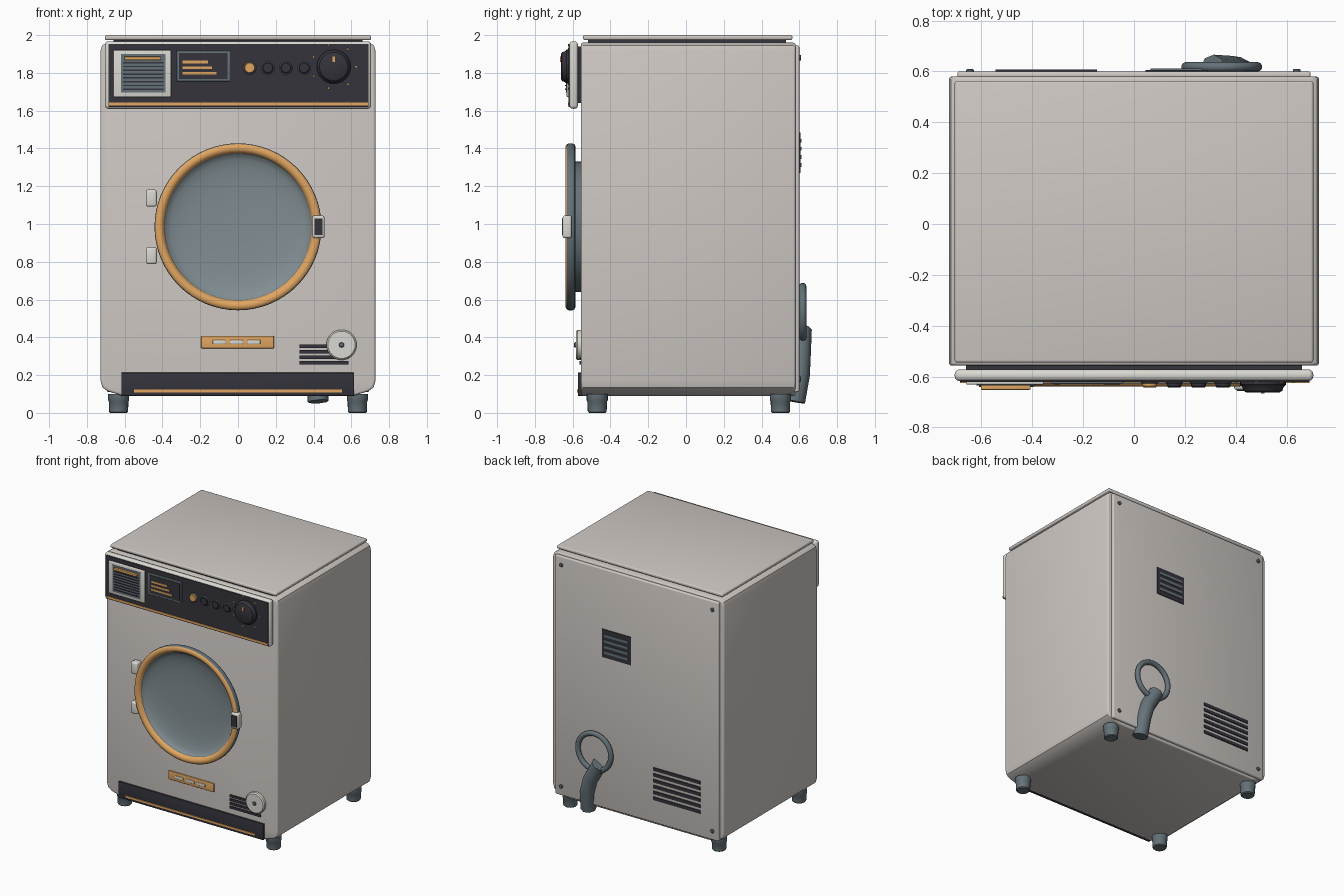
import bpy, bmesh, math
from mathutils import Vector, Matrix

if "Cube" in bpy.data.objects:
    bpy.data.objects.remove(bpy.data.objects["Cube"], do_unlink=True)


def material(name, r, g, b):
    m = bpy.data.materials.new(name)
    m.use_nodes = True
    m.diffuse_color = (r, g, b, 1)
    m.node_tree.nodes["Principled BSDF"].inputs["Base Color"].default_value = (r, g, b, 1)
    return m


SHELL = material("warm grey enamel", .62, .58, .55)
TRIM = material("pale trim", .70, .69, .64)
DARK = material("charcoal", .035, .033, .045)
ORANGE = material("amber", .75, .38, .12)
STEEL = material("blue grey rubber", .13, .17, .19)
GLASS = material("smoked glass", .22, .27, .29)


def finish(name, bm, mats, smooth=True):
    bmesh.ops.recalc_face_normals(bm, faces=bm.faces)
    me = bpy.data.meshes.new(name)
    bm.to_mesh(me)
    bm.free()
    ob = bpy.data.objects.new(name, me)
    bpy.context.collection.objects.link(ob)
    for m in mats if isinstance(mats, list) else [mats]:
        me.materials.append(m)
    if smooth:
        bpy.ops.object.select_all(action='DESELECT')
        ob.select_set(True)
        bpy.context.view_layer.objects.active = ob
        bpy.ops.object.shade_smooth_by_angle(angle=math.radians(35))
    return ob


def box(name, x, y, z, mat, bevel=0, segments=3):
    """Box from (min, max) ranges with optional rounded edges."""
    bm = bmesh.new()
    lo, hi = Vector((x[0], y[0], z[0])), Vector((x[1], y[1], z[1]))
    size = hi - lo
    bmesh.ops.create_cube(bm, size=1, matrix=Matrix.Translation((lo + hi) / 2) @ Matrix.Diagonal((*size, 1)))
    if bevel:
        bmesh.ops.bevel(bm, geom=bm.edges[:], offset=bevel, segments=segments, profile=.5, affect='EDGES')
    return finish(name, bm, mat, bevel > 0)


def lathe(name, profile, centre, axis, mats, rule=None, steps=32):
    """Spin (radius, height) points about an axis; rule picks a material per profile segment."""
    bm = bmesh.new()
    rings = []
    for r, h in profile:
        if r == 0:
            rings.append([bm.verts.new((0, 0, h))] * steps)
        else:
            rings.append([bm.verts.new((r * math.cos(math.tau * i / steps), r * math.sin(math.tau * i / steps), h))
                          for i in range(steps)])
    for k, (a, b) in enumerate(zip(rings, rings[1:])):
        for i in range(steps):
            j = (i + 1) % steps
            corners = list(dict.fromkeys((a[i], a[j], b[j], b[i])))
            f = bm.faces.new(corners)
            f.material_index = rule(k) if rule else 0
    turn = Vector((0, 0, 1)).rotation_difference(Vector(axis)).to_matrix().to_4x4()
    bm.transform(Matrix.Translation(centre) @ turn)
    return finish(name, bm, mats)


def disc(name, x, z, y, r, depth, mat, soft=.004, facing=-1, steps=24):
    """Soft-edged round plate standing out from the plane at y."""
    return lathe(name, [(0, 0), (r, 0), (r, depth - soft), (r - soft, depth), (0, depth)],
                 (x, y, z), (0, facing, 0), mat, steps=steps)


# Cabinet: front outline with sloped lower corners, extruded front to back
half = [(.61, .09), (.69, .115), (.718, .135), (.728, .17), (.728, 1.915), (.72, 1.945), (.695, 1.96)]
outline = half + [(-x, z) for x, z in reversed(half)]
bm = bmesh.new()
front = bm.faces.new([bm.verts.new((x, -.557, z)) for x, z in outline])
grown = bmesh.ops.extrude_face_region(bm, geom=[front])["geom"]
bmesh.ops.translate(bm, vec=(0, 1.137, 0), verts=[v for v in grown if isinstance(v, bmesh.types.BMVert)])
rims = [e for e in bm.edges if abs(e.verts[0].co.y - e.verts[1].co.y) < .01]
bmesh.ops.bevel(bm, geom=rims, offset=.012, segments=3, profile=.5, affect='EDGES')
finish("cabinet", bm, SHELL)

box("lid_gasket", (-.66, .66), (-.52, .53), (1.955, 1.978), DARK)
box("lid", (-.705, .705), (-.545, .563), (1.974, 2), SHELL, .009)
box("back_panel", (-.695, .695), (.57, .6), (.11, 1.945), SHELL, .01)

# Feet
for side, sx in (("right", -1), ("left", 1)):
    for end, y in (("front", -.47), ("back", .5)):
        lathe(f"{end}_{side}_foot", [(0, 0), (.044, 0), (.05, .006), (.052, .06), (.056, .066), (.056, .1), (0, .1)],
              (sx * .632, y, 0), (0, 0, 1), STEEL, steps=20)

# Control panel
box("control_panel", (-.705, .705), (-.617, -.572), (1.61, 1.967), TRIM, .018)
box("control_panel_mount", (-.66, .66), (-.58, -.55), (1.64, 1.94), DARK)
box("control_face", (-.685, .69), (-.622, -.61), (1.62, 1.952), DARK)
box("control_stripe", (-.685, .69), (-.626, -.615), (1.627, 1.642), ORANGE)

# Detergent drawer
box("drawer_frame", (-.66, -.355), (-.632, -.61), (1.672, 1.92), TRIM, .006)
box("drawer_recess", (-.62, -.385), (-.635, -.62), (1.695, 1.9), STEEL)
for i in range(8):
    z = 1.71 + i * .02
    box(f"drawer_slat_{i + 1}", (-.61, -.395), (-.64, -.63), (z, z + .007), DARK)
box("drawer_handle", (-.602, -.407), (-.652, -.63), (1.868, 1.886), ORANGE, .004)

# Display with three readout bars
box("display_frame", (-.325, -.042), (-.628, -.615), (1.755, 1.918), STEEL, .003)
box("display_screen", (-.312, -.055), (-.631, -.62), (1.768, 1.905), DARK)
for i, right in enumerate((-.16, -.137, -.115)):
    z = 1.858 - i * .03
    box(f"readout_bar_{i + 1}", (-.295, right), (-.635, -.628), (z - .007, z + .007), ORANGE)

# Push buttons
for i in range(4):
    x = .062 + i * .096
    disc(f"button_ring_{i + 1}", x, 1.827, -.62, .035, .007, STEEL)
    disc(f"button_{i + 1}", x, 1.827, -.62, .029, .022, DARK if i else ORANGE)

# Programme dial and its marks
lathe("dial", [(0, 0), (.09, 0), (.09, .012), (.082, .02), (.076, .036), (.066, .042), (0, .042)],
      (.507, -.62, 1.833), (0, -1, 0), DARK, steps=32)
box("dial_pointer", (.5, .514), (-.667, -.655), (1.857, 1.888), ORANGE)
for i in range(7):
    a = math.tau * i / 7
    disc(f"dial_mark_{i + 1}", .507 + .118 * math.cos(a), 1.833 + .118 * math.sin(a), -.62, .006, .006, ORANGE,
         soft=.001, steps=10)

# Porthole door: blue grey rim, amber front band, concave glass
rim = [(.345, 0), (.345, .03), (.425, .03), (.437, .036), (.442, .048), (.442, .066), (.438, .075),
       (.43, .081), (.418, .084), (.405, .081), (.396, .073), (.39, .062), (.385, .045)]
lathe("door_rim", rim, (0, -.555, .985), (0, -1, 0), [STEEL, ORANGE], lambda k: int(6 <= k <= 10), steps=64)
glass = [(.392, .06), (.38, .046), (.355, .034), (.31, .023), (.24, .014), (.14, .009), (0, .007)]
lathe("door_glass", glass, (0, -.555, .985), (0, -1, 0), GLASS, steps=64)
for i, z in enumerate((.832, 1.137)):
    box(f"door_hinge_{i + 1}", (-.488, -.43), (-.61, -.55), (z - .045, z + .045), TRIM, .012)
box("door_latch", (.393, .458), (-.653, -.605), (.925, 1.045), TRIM, .012)
box("latch_inset", (.405, .447), (-.657, -.645), (.942, 1.028), DARK)

# Badge plate with three dashes
box("badge_plate", (-.195, .19), (-.567, -.55), (.342, .408), ORANGE, .004)
for i in range(3):
    x = -.135 + i * .092
    box(f"badge_dash_{i + 1}", (x, x + .07), (-.573, -.56), (.364, .386), TRIM, .004)

# Drain filter and its vent slots
for i in range(4):
    z = .265 + i * .029
    box(f"filter_slot_{i + 1}", (.325, .585), (-.565, -.55), (z - .009, z + .009), DARK)
disc("filter_cap", .548, .36, -.555, .08, .028, TRIM, soft=.008, steps=32)
disc("filter_cap_pin", .548, .36, -.58, .014, .012, STEEL)

# Plinth
box("plinth", (-.618, .614), (-.572, -.545), (.09, .213), DARK, .003)
box("plinth_stripe", (-.55, .55), (-.577, -.565), (.109, .124), ORANGE)

# Back: screws, upper vent, lower slots
for x in (-.645, .64):
    for z in (.18, 1.88):
        disc("panel_screw", x, z, .597, .015, .013, STEEL, facing=1, steps=12)
box("upper_vent", (.045, .29), (.59, .606), (1.27, 1.485), DARK)
for i in range(4):
    z = 1.312 + i * .043
    box(f"upper_vent_slat_{i + 1}", (.065, .27), (.6, .611), (z - .01, z + .01), STEEL)
for i in range(6):
    z = .3 + i * .045
    box(f"lower_vent_slot_{i + 1}", (-.545, -.145), (.59, .607), (z - .012, z + .012), DARK)


# Drain hose and its holding ring
def tube(name, points, radius, sides, cyclic=False):
    cu = bpy.data.curves.new(name, 'CURVE')
    cu.dimensions = '3D'
    cu.bevel_depth, cu.bevel_resolution, cu.use_fill_caps = radius, sides, True
    sp = cu.splines.new('POLY')
    sp.points.add(len(points) - 1)
    for p, co in zip(sp.points, points):
        p.co = (*co, 1)
    sp.use_cyclic_u = cyclic
    cu.materials.append(STEEL)
    ob = bpy.data.objects.new(name, cu)
    bpy.context.collection.objects.link(ob)


ring = [(.345 + .14 * math.cos(math.tau * i / 32), .618, .53 + .14 * math.sin(math.tau * i / 32)) for i in range(32)]
tube("hose_ring", ring, .019, 3, True)
tube("drain_hose", [(.31, .61, .44), (.385, .605, .31), (.415, .6, .2), (.425, .575, .06)], .056, 2)
